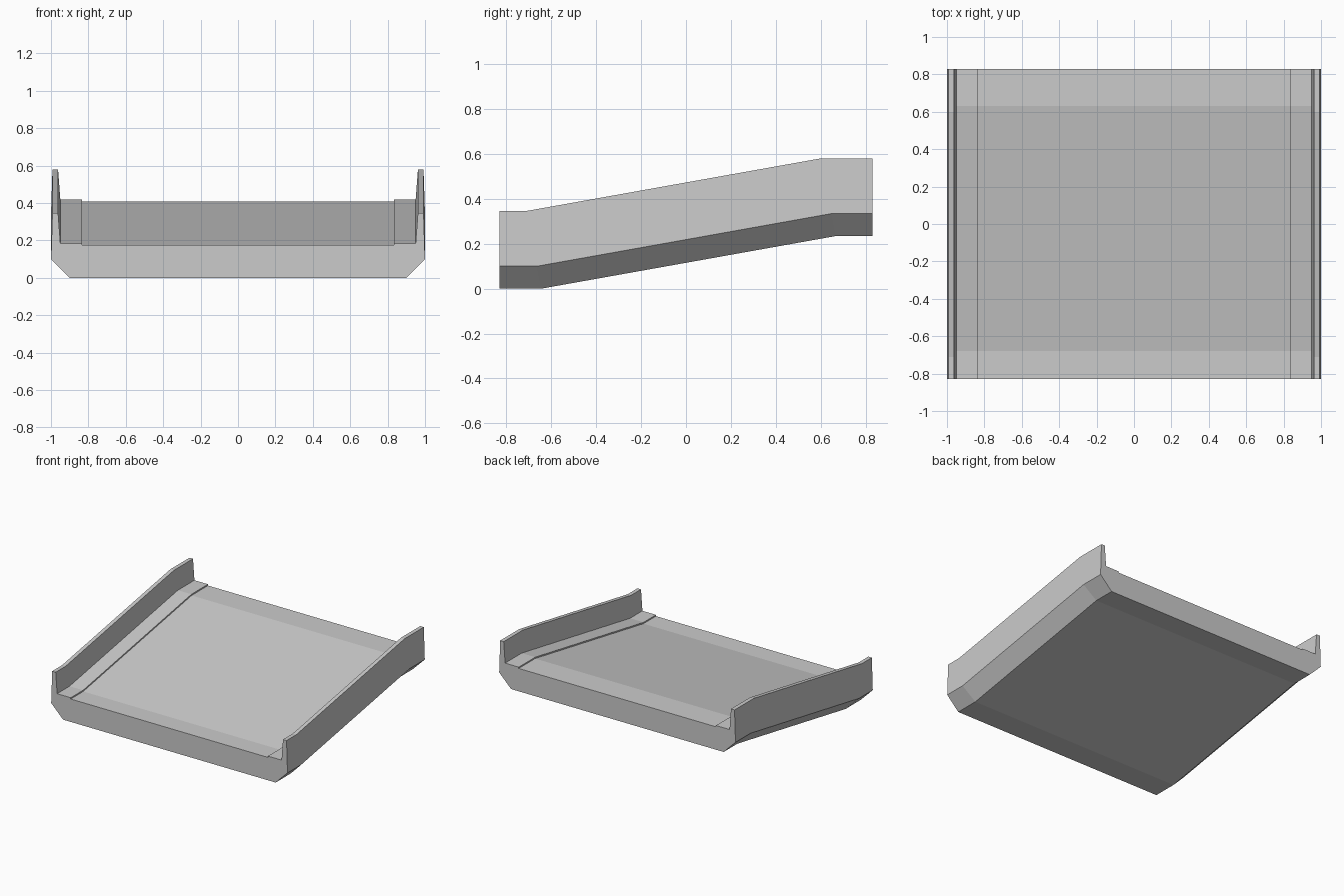
import bpy, bmesh

if "Cube" in bpy.data.objects:
    bpy.data.objects.remove(bpy.data.objects["Cube"])

RISE = 0.234      # height gained from front to back
HALF_LEN = 0.83

# Half cross-section at the low end: bottom, chamfer, side wall, ledge, roadway
half = [(0.90, 0.0), (1.0, 0.10), (0.992, 0.346), (0.962, 0.346),
        (0.95, 0.185), (0.835, 0.185), (0.835, 0.175)]
profile = half + [(-x, z) for x, z in reversed(half)]


def station(bm, y, skew, lift):
    """One ring of the section; skew mitres the bend by height."""
    return [bm.verts.new((x, y - skew * z, z + lift)) for x, z in profile]


# Ramp deck with side walls: flat, sloped, flat
bm = bmesh.new()
rings = [station(bm, -HALF_LEN, 0, 0),
         station(bm, -0.645, 0.19, 0),
         station(bm, 0.665, 0.19, RISE),
         station(bm, HALF_LEN, 0, RISE)]
n = len(profile)
for a, b in zip(rings, rings[1:]):
    for i in range(n):
        j = (i + 1) % n
        bm.faces.new((a[i], a[j], b[j], b[i]))
bm.faces.new(rings[0])
bm.faces.new(rings[-1])
bmesh.ops.recalc_face_normals(bm, faces=bm.faces)

mesh = bpy.data.meshes.new("ramp_deck")
bm.to_mesh(mesh)
bm.free()
bpy.context.collection.objects.link(bpy.data.objects.new("ramp_deck", mesh))
